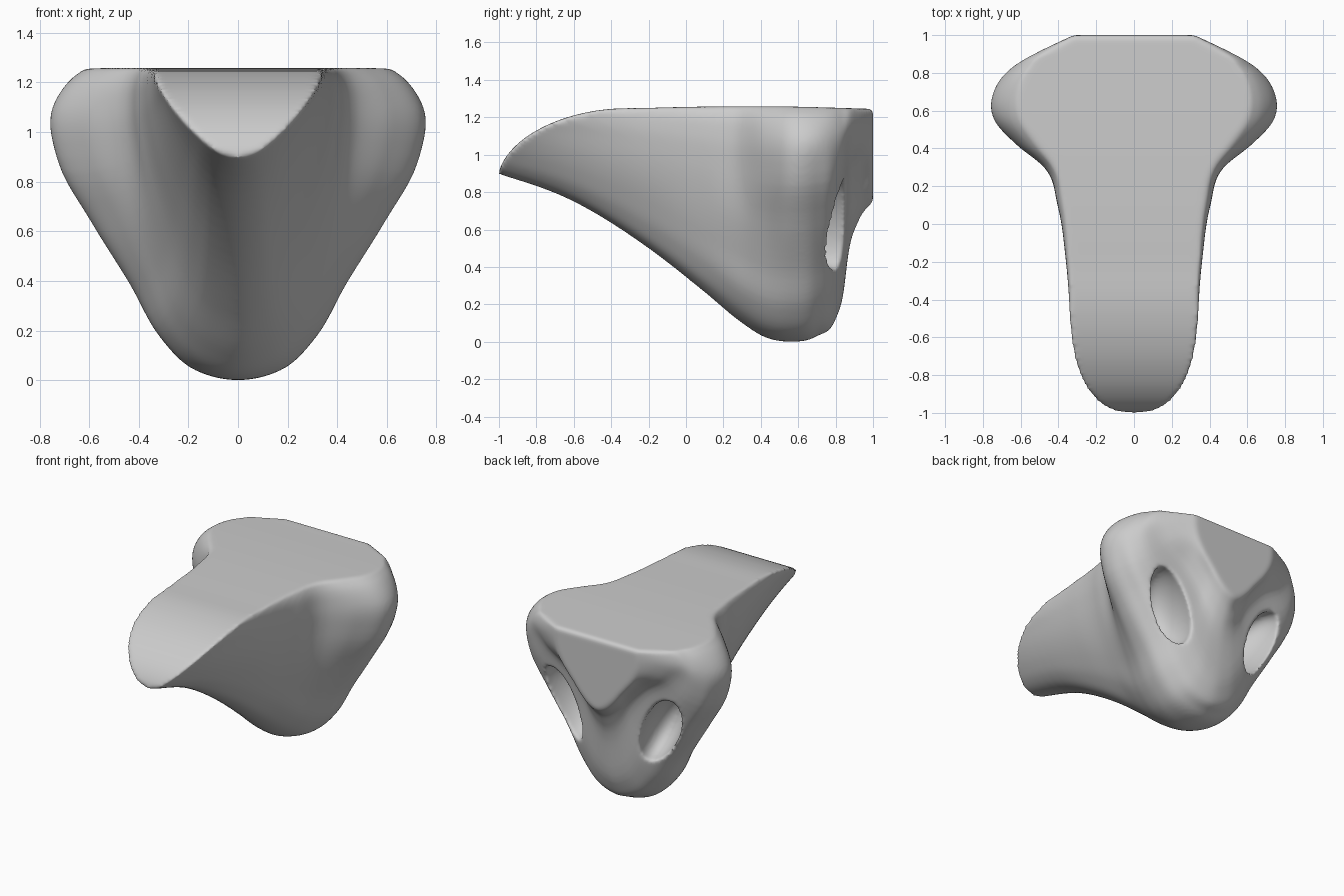
import bpy, bmesh, math
from mathutils import Vector

if "Cube" in bpy.data.objects:
    bpy.data.objects.remove(bpy.data.objects["Cube"])

TOP = 1.27
HEIGHTS = [.04, .14, .3, .5, .7, .85, .95, 1.0]
# Stations along y: y, keel height, then half widths at the fractions above
STATIONS = [
    (-1.1, .93, .06, .11, .165, .225, .28, .315, .33, .335),
    (-.6, .75, .085, .15, .21, .265, .305, .33, .335, .33),
    (-.2, .50, .10, .17, .24, .305, .345, .36, .355, .34),
    (.1, .265, .115, .20, .275, .345, .39, .405, .395, .37),
    (.3, .10, .14, .25, .325, .41, .46, .475, .455, .42),
    (.42, .025, .165, .285, .375, .49, .595, .62, .57, .50),
    (.55, .0, .19, .315, .425, .58, .715, .735, .665, .58),
    (.7, .03, .18, .30, .415, .57, .71, .74, .67, .59),
    (.8, .12, .12, .22, .325, .49, .65, .675, .62, .55),
    (.84, .25, .09, .17, .255, .40, .59, .63, .58, .52),
    (.87, .48, .07, .13, .195, .32, .52, .585, .55, .49),
    (.92, .64, .06, .12, .185, .30, .45, .49, .465, .43),
    (1.0, .75, .06, .12, .19, .27, .31, .32, .315, .31),
]


def spline(keys, vals, steps):
    """Smooth curve through vals at uneven keys."""
    n = len(keys)
    hs = [b - a for a, b in zip(keys, keys[1:])]
    ds = [(b - a) * (1 / h) for a, b, h in zip(vals_f(vals), vals_f(vals)[1:], hs)]
    tan = [ds[0]]
    for i in range(1, n - 1):
        tan.append((ds[i - 1] * hs[i] + ds[i] * hs[i - 1]) * (1 / (hs[i - 1] + hs[i])))
    tan.append(ds[-1])
    out = []
    for i in range(n - 1):
        h = hs[i]
        for s in range(steps):
            t = s / steps
            out.append(vals[i] * (2*t**3 - 3*t**2 + 1) + tan[i] * (h * (t**3 - 2*t**2 + t))
                       + vals[i + 1] * (3*t**2 - 2*t**3) + tan[i + 1] * (h * (t**3 - t**2)))
    return out + [vals[-1]]


def vals_f(vals):
    return list(vals)


def lengths(pts):
    keys = [0]
    for a, b in zip(pts, pts[1:]):
        keys.append(keys[-1] + (b - a).length)
    return keys


def loft(name, rings):
    bm = bmesh.new()
    loops = [[bm.verts.new(p) for p in r] for r in rings]
    for a, b in zip(loops, loops[1:]):
        for i in range(len(a)):
            j = (i + 1) % len(a)
            bm.faces.new((a[i], a[j], b[j], b[i]))
    bm.faces.new(loops[0])
    bm.faces.new(loops[-1])
    bmesh.ops.recalc_face_normals(bm, faces=bm.faces)
    mesh = bpy.data.meshes.new(name)
    bm.to_mesh(mesh)
    bm.free()
    ob = bpy.data.objects.new(name, mesh)
    bpy.context.collection.objects.link(ob)
    return ob


def apply(ob, mod):
    bpy.context.view_layer.objects.active = ob
    bpy.ops.object.modifier_apply(modifier=mod.name)


def boolean(ob, cutter, op):
    cutter.hide_render = True
    m = ob.modifiers.new(op.lower(), 'BOOLEAN')
    m.operation, m.solver, m.object = op, 'EXACT', cutter
    apply(ob, m)
    bpy.data.objects.remove(cutter)


# Body: U-shaped cross-sections swept from the nose to the back
ys = [s[0] for s in STATIONS]
rings = []
for row in zip(*[spline(ys, col, 6) for col in zip(*STATIONS)]):
    y, keel, widths = row[0], row[1], row[2:]
    right = [Vector((w, y, keel + (TOP - keel) * t)) for w, t in zip(widths, HEIGHTS)]
    left = [Vector((-p.x, p.y, p.z)) for p in reversed(right)]
    pts = left + [Vector((0, y, keel))] + right
    rings.append(spline(lengths(pts), pts, 5))
body = loft("body", rings)

# Side profile: flat top that curves down to the nose
py = [-1.01, -.985, -.95, -.88, -.75, -.6, -.45, -.2, .5, 1.0]
pz = [.88, .95, 1.005, 1.075, 1.155, 1.21, 1.24, 1.25, 1.258, 1.245]
curve = [Vector((0, y, z)) for y, z in zip(py, pz)]
profile = spline(lengths(curve), curve, 5)
profile += [Vector((0, 1.1, 1.24)), Vector((0, 1.1, -.2)), Vector((0, -1.01, -.2))]
envelope = loft("top_profile", [[p + Vector((x, 0, 0)) for p in profile] for x in (-1, 1)])
boolean(body, envelope, 'INTERSECT')

# Pair of deep oval pockets in the back
for side in (-1, 1):
    bpy.ops.mesh.primitive_uv_sphere_add(segments=48, ring_count=24, location=(side * .37, .80, .63))
    pocket = bpy.context.object
    pocket.name = "pocket_cutter"
    pocket.scale = (.12, .25, .26)
    pocket.rotation_euler = (0, side * math.radians(22), side * math.radians(-15))
    bpy.context.view_layer.update()
    boolean(body, pocket, 'DIFFERENCE')

# Soften every edge into one continuous moulded surface
remesh = body.modifiers.new("remesh", 'REMESH')
remesh.mode, remesh.voxel_size = 'VOXEL', .013
apply(body, remesh)
smooth = body.modifiers.new("soften", 'SMOOTH')
smooth.factor, smooth.iterations = .5, 8
apply(body, smooth)

bpy.ops.object.select_all(action='DESELECT')
body.select_set(True)
bpy.context.view_layer.objects.active = body
bpy.ops.object.shade_smooth_by_angle(angle=math.radians(60))
